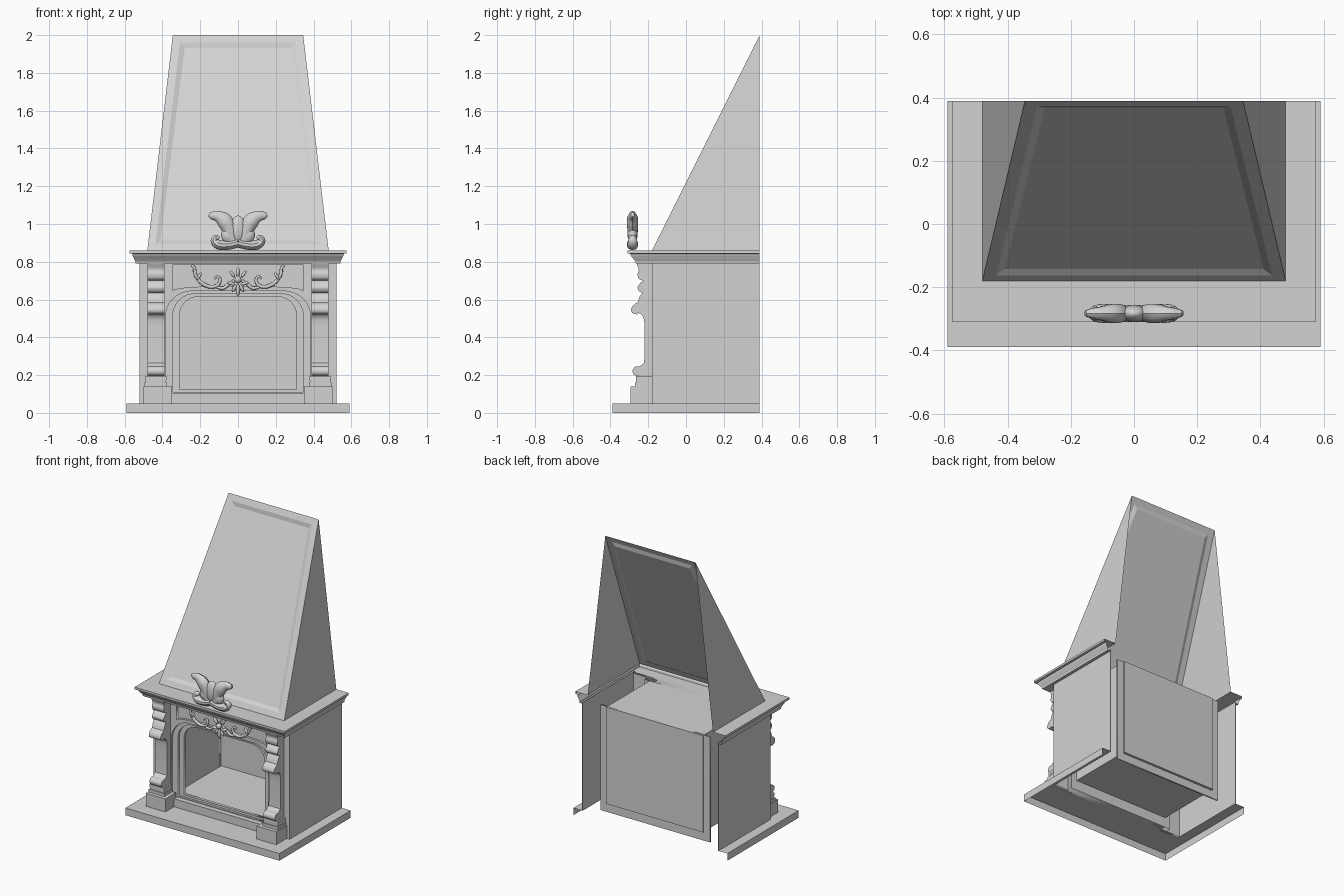
import bpy, bmesh, math
from mathutils import Vector

if "Cube" in bpy.data.objects:
    bpy.data.objects.remove(bpy.data.objects["Cube"])

GREY = (0.65, 0.65, 0.65, 1)
stone = bpy.data.materials.new("grey stone")
stone.use_nodes = True
stone.diffuse_color = GREY
stone.node_tree.nodes["Principled BSDF"].inputs["Base Color"].default_value = GREY

BACK = 0.39    # rear plane of the chimney piece
WALL = -0.18   # front plane of the body


def finish(name, bm, mirror=False, smooth=False):
    me = bpy.data.meshes.new(name)
    bm.to_mesh(me)
    bm.free()
    ob = bpy.data.objects.new(name, me)
    bpy.context.collection.objects.link(ob)
    me.materials.append(stone)
    if mirror:
        ob.modifiers.new("mirror", "MIRROR").use_mirror_merge = False
    if smooth:
        bpy.ops.object.select_all(action="DESELECT")
        ob.select_set(True)
        bpy.context.view_layer.objects.active = ob
        bpy.ops.object.shade_smooth_by_angle(angle=math.radians(40))
    return ob


def box(name, x, y, z, mirror=False, drop=None):
    """Box from three ranges; drop removes the faces looking that way."""
    bm = bmesh.new()
    bmesh.ops.create_cube(bm, size=1)
    for v in bm.verts:
        v.co = [r[0] + (c + 0.5) * (r[1] - r[0]) for c, r in zip(v.co, (x, y, z))]
    if drop:
        bm.normal_update()
        gone = [f for f in bm.faces if f.normal.dot(Vector(drop)) > 0.9]
        bmesh.ops.delete(bm, geom=gone, context="FACES")
    return finish(name, bm, mirror)


def u_shell(name, levels):
    """Skin through (half width, front y, z) levels, left open at the back."""
    bm = bmesh.new()
    rows = [[bm.verts.new(p) for p in
             ((-x, BACK, z), (-x, y, z), (x, y, z), (x, BACK, z))] for x, y, z in levels]
    for a, b in zip(rows, rows[1:]):
        for i in range(3):
            bm.faces.new((a[i], a[i + 1], b[i + 1], b[i]))
    return finish(name, bm)


def spline(keys, steps=6):
    """Catmull-Rom samples through the key points."""
    p = [Vector(k) for k in keys]
    p = [p[0] * 2 - p[1]] + p + [p[-1] * 2 - p[-2]]
    out = []
    for a, b, c, d in zip(p, p[1:], p[2:], p[3:]):
        for i in range(steps):
            t = i / steps
            out.append((b * 2 + (c - a) * t + (a * 2 - b * 5 + c * 4 - d) * t * t
                        + (b * 3 - a - c * 3 + d) * t ** 3) / 2)
    return out + [p[-2]]


def arch(w, bottom, top, r):
    """Opening with rounded upper corners."""
    turn = [math.pi / 2 * i / 8 for i in range(9)]
    right = [(w - r + r * math.cos(t), top - r + r * math.sin(t)) for t in turn]
    return [(w, bottom)] + right + [(-x, z) for x, z in right[::-1]] + [(-w, bottom)]


def rect(w, bottom, top):
    return [(-w, bottom), (w, bottom), (w, top), (-w, top)]


def plate(name, outlines, front, depth):
    """Upright slab with holes, facing the front."""
    cu = bpy.data.curves.new(name, "CURVE")
    cu.dimensions, cu.fill_mode, cu.extrude = "2D", "BOTH", depth / 2
    for pts in outlines:
        sp = cu.splines.new("POLY")
        sp.points.add(len(pts) - 1)
        for q, (x, z) in zip(sp.points, pts):
            q.co = (x, z, 0, 1)
        sp.use_cyclic_u = True
    ob = bpy.data.objects.new(name, cu)
    ob.location.y, ob.rotation_euler.x = front + depth / 2, math.pi / 2
    bpy.context.collection.objects.link(ob)
    cu.materials.append(stone)


def tube(bm, keys, y, flat=1.0, sides=10):
    """Tapered stem through (x, z, radius) keys in the plane y."""
    pts = spline(keys)
    rings = []
    for i, p in enumerate(pts):
        d = pts[min(i + 1, len(pts) - 1)] - pts[max(i - 1, 0)]
        n = Vector((-d.y, d.x)).normalized()
        ring = []
        for k in range(sides):
            a = 2 * math.pi * k / sides
            s = p.z * math.cos(a)
            ring.append(bm.verts.new((p.x + n.x * s, y + p.z * flat * math.sin(a), p.y + n.y * s)))
        rings.append(ring)
    for a, b in zip(rings, rings[1:]):
        for k in range(sides):
            j = (k + 1) % sides
            bm.faces.new((a[k], a[j], b[j], b[k]))
    bm.faces.new(rings[0])
    bm.faces.new(rings[-1][::-1])


def blob(bm, x, y, z, rx, ry, rz, tilt=0):
    """Ellipsoid leaning sideways by tilt."""
    new = bmesh.ops.create_uvsphere(bm, u_segments=14, v_segments=9, radius=1)["verts"]
    c, s = math.cos(tilt), math.sin(tilt)
    for v in new:
        a, b, h = v.co.x * rx, v.co.y * ry, v.co.z * rz
        v.co = (x + a * c + h * s, y + b, z - a * s + h * c)


# Hearth slab, body sides and mantel shelf, all hollow
u_shell("hearth_slab", [(0.59, -0.39, 0), (0.59, -0.39, 0.05), (0.52, WALL, 0.05)])
box("side_wall", (0.518, 0.522), (WALL, BACK), (0.05, 0.8), mirror=True)
u_shell("mantel_shelf", [
    (0.48, WALL, 0.86), (0.575, -0.31, 0.86), (0.575, -0.31, 0.845), (0.56, -0.295, 0.842),
    (0.558, -0.292, 0.832), (0.55, -0.278, 0.815), (0.543, -0.268, 0.802),
    (0.543, -0.265, 0.79), (0.52, WALL, 0.79)])

# Stepped front with arched opening and sunken frieze
frieze = [(-0.345, 0.785), (0.345, 0.785)] + [
    (0.345 * math.cos(t), 0.64 + 0.032 * math.sin(t) ** 0.6)
    for t in [math.pi * i / 16 for i in range(17)]]
plate("front_wall", [rect(0.52, 0.05, 0.79), arch(0.385, 0.1, 0.645, 0.14), frieze], WALL, 0.015)
inner = rect(0.41, 0.05, 0.79)
plate("arch_frame", [inner, arch(0.345, 0.11, 0.63, 0.115)], WALL + 0.015, 0.015)
plate("arch_lining", [inner, arch(0.31, 0.125, 0.615, 0.1)], WALL + 0.03, 0.02)
box("hearth_step", (-0.35, 0.35), (-0.2, -0.15), (0.05, 0.105))

# Firebox open to the front, framed at the rear
box("firebox", (-0.37, 0.37), (-0.13, 0.345), (0.12, 0.79), drop=(0, -1, 0))
plate("firebox_frame", [rect(0.42, 0.06, 0.79), rect(0.368, 0.115, 0.785)], 0.325, 0.01)

# Pilasters: pedestal, base mouldings and scrolled corbel
box("pedestal", (0.35, 0.5), (-0.295, WALL), (0.05, 0.14), mirror=True)
for i, (grow, z) in enumerate(((0.01, 0.14), (0.004, 0.16), (0.006, 0.175))):
    box("base_moulding_" + str(i + 1), (0.385 - grow, 0.485 + grow),
        (-0.26 - grow, WALL), (z, z + 0.02), mirror=True)
bulges = [
    [(-0.23, 0.195), (-0.272, 0.2), (-0.283, 0.222), (-0.27, 0.243), (-0.245, 0.247), (-0.222, 0.265)],
    [(-0.22, 0.3), (-0.22, 0.47), (-0.232, 0.515), (-0.255, 0.53)],
    [(-0.258, 0.52), (-0.285, 0.53), (-0.29, 0.55), (-0.277, 0.572), (-0.255, 0.585)],
    [(-0.248, 0.61), (-0.232, 0.635)],
    [(-0.25, 0.645), (-0.256, 0.665), (-0.24, 0.69)],
    [(-0.225, 0.7), (-0.25, 0.71), (-0.256, 0.735), (-0.25, 0.76), (-0.262, 0.79)]]
profile = [p for part in bulges for p in spline(part, 4)]
bm = bmesh.new()
base = [bm.verts.new((0.39, y, z)) for y, z in [(WALL, 0.195)] + [tuple(p) for p in profile] + [(WALL, 0.79)]]
grown = bmesh.ops.extrude_face_region(bm, geom=[bm.faces.new(base)])["geom"]
for v in grown:
    if isinstance(v, bmesh.types.BMVert):
        v.co.x = 0.48
bmesh.ops.recalc_face_normals(bm, faces=bm.faces)
finish("scrolled_pilaster", bm, mirror=True, smooth=True)

# Chimney hood with sunken front panel
bm = bmesh.new()
low_l, low_r, top_r, top_l, back_l, back_r = [bm.verts.new(p) for p in (
    (-0.48, WALL, 0.86), (0.48, WALL, 0.86), (0.345, BACK, 2), (-0.345, BACK, 2),
    (-0.48, BACK, 0.86), (0.48, BACK, 0.86))]
slope = bm.faces.new((low_l, low_r, top_r, top_l))
bm.faces.new((low_l, top_l, back_l))
bm.faces.new((low_r, back_r, top_r))
bm.normal_update()
bmesh.ops.inset_individual(bm, faces=[slope], thickness=0.058)
bmesh.ops.inset_individual(bm, faces=[slope], thickness=0.036, depth=-0.01)
finish("chimney_hood", bm)

# Carved crest standing on the shelf
Y = -0.283
bm = bmesh.new()
for s in (1, -1):
    tube(bm, [(s * x, z, r) for x, z, r in (
        (0.03, 0.91, 0.03), (0.045, 0.97, 0.038), (0.07, 1.015, 0.042),
        (0.105, 1.04, 0.03), (0.135, 1.045, 0.022), (0.154, 1.05, 0.012))], Y, 0.75)
    tube(bm, [(s * x, z, r) for x, z, r in (
        (0, 0.9, 0.024), (0.05, 0.888, 0.024), (0.1, 0.89, 0.026),
        (0.125, 0.91, 0.02), (0.115, 0.928, 0.015), (0.1, 0.922, 0.01))], Y, 1.2)
    blob(bm, s * 0.05, Y, 0.94, 0.04, 0.026, 0.045, s * 0.3)
blob(bm, 0, Y, 0.97, 0.045, 0.028, 0.075)
finish("carved_crest", bm, smooth=True)

# Foliage carving on the frieze
Y = -0.195
bm = bmesh.new()
for s in (1, -1):
    tube(bm, [(s * x, z, r) for x, z, r in (
        (0.245, 0.782, 0.006), (0.23, 0.765, 0.008), (0.225, 0.73, 0.009), (0.195, 0.69, 0.01),
        (0.15, 0.668, 0.01), (0.11, 0.675, 0.009), (0.095, 0.705, 0.008),
        (0.11, 0.722, 0.006), (0.125, 0.708, 0.005))], Y)
    tube(bm, [(s * x, z, r) for x, z, r in (
        (0.12, 0.67, 0.007), (0.08, 0.66, 0.009), (0.045, 0.685, 0.009), (0.02, 0.7, 0.008))], Y)
    for x, z, tilt in ((0.205, 0.725, -0.5), (0.03, 0.735, 0.6),
                       (0.035, 0.685, 1.3), (0.02, 0.66, 2.7)):
        blob(bm, s * x, Y - 0.008, z, 0.009, 0.012, 0.022, s * tilt)
blob(bm, 0, Y - 0.012, 0.705, 0.018, 0.02, 0.02)
blob(bm, 0, Y - 0.008, 0.745, 0.011, 0.014, 0.025)
blob(bm, 0, Y - 0.008, 0.65, 0.011, 0.014, 0.032)
finish("foliage_carving", bm, smooth=True)
